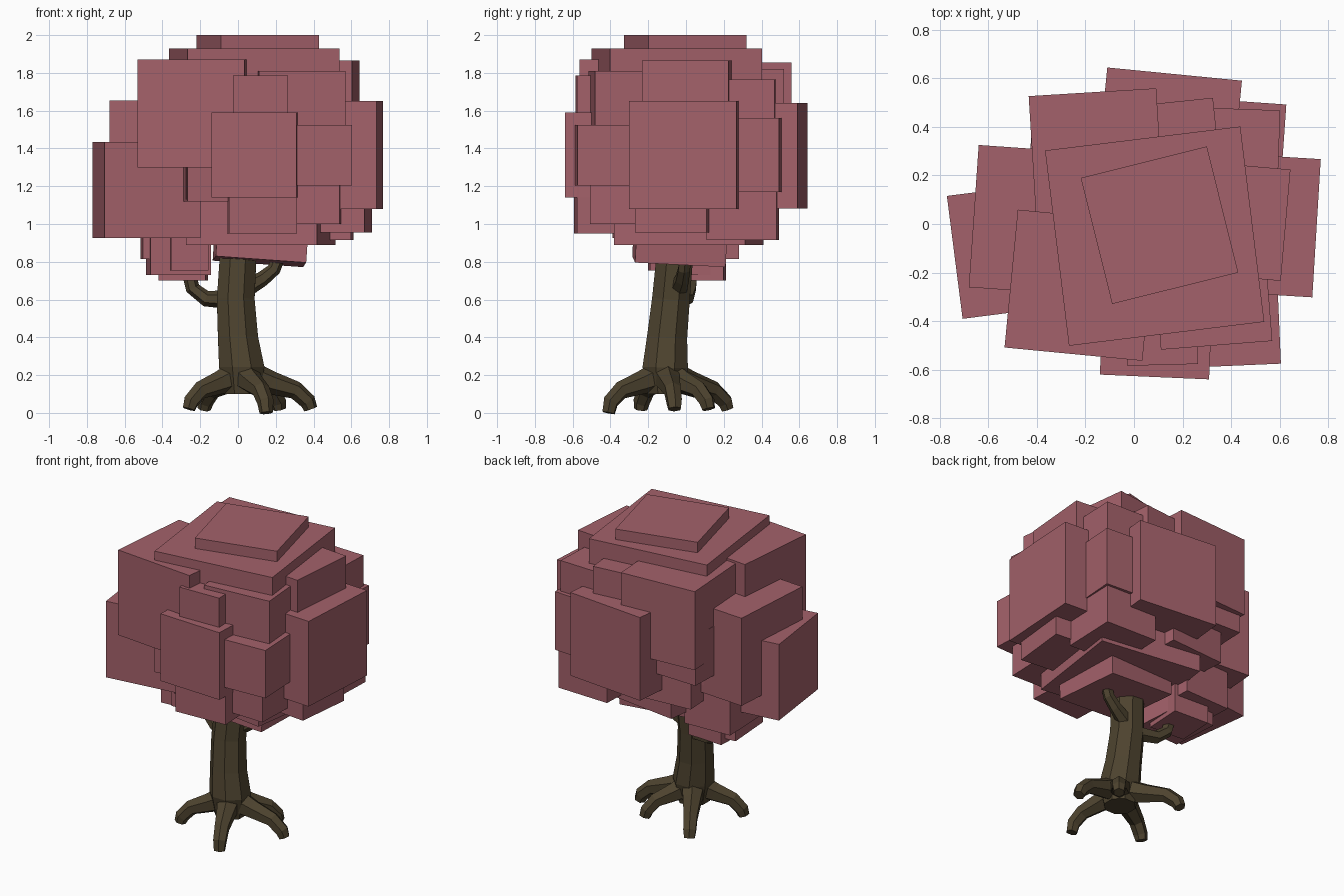
import bpy, bmesh, math
from mathutils import Vector, Matrix

cube = bpy.data.objects.get("Cube")
if cube:
    bpy.data.objects.remove(cube, do_unlink=True)


def material(name, rgb):
    m = bpy.data.materials.new(name)
    m.use_nodes = True
    m.diffuse_color = (*rgb, 1)
    bsdf = m.node_tree.nodes["Principled BSDF"]
    bsdf.inputs["Base Color"].default_value = (*rgb, 1)
    bsdf.inputs["Roughness"].default_value = 0.9
    return m


leaf = material("dusty_pink_leaf", (0.37, 0.12, 0.145))
bark = material("dark_brown_bark", (0.075, 0.056, 0.028))


def finish(name, bm, mat):
    bmesh.ops.recalc_face_normals(bm, faces=bm.faces)
    mesh = bpy.data.meshes.new(name)
    bm.to_mesh(mesh)
    bm.free()
    mesh.materials.append(mat)
    ob = bpy.data.objects.new(name, mesh)
    bpy.context.collection.objects.link(ob)
    return ob


def leaf_block(name, x, y, top, size, turn, tilt=(0, 0)):
    """Cube of foliage, placed by the middle of its top."""
    bm = bmesh.new()
    bmesh.ops.create_cube(bm, size=size)
    rot = (Matrix.Rotation(math.radians(tilt[0]), 4, 'X')
           @ Matrix.Rotation(math.radians(tilt[1]), 4, 'Y')
           @ Matrix.Rotation(math.radians(turn), 4, 'Z'))
    bm.transform(Matrix.Translation((x, y, top - size / 2)) @ rot)
    finish(name, bm, leaf)


def limb(name, path, radii, side, sides):
    """Tapered faceted limb that follows a path of points."""
    bm = bmesh.new()
    pts = [Vector(p) for p in path]
    side = Vector(side).normalized()
    rings = []
    for i, (p, r) in enumerate(zip(pts, radii)):
        along = (pts[min(i + 1, len(pts) - 1)] - pts[max(i - 1, 0)]).normalized()
        up = along.cross(side).normalized()
        angles = [math.tau * (k + 0.5) / sides for k in range(sides)]
        rings.append([bm.verts.new(p + r * (math.cos(a) * side + math.sin(a) * up))
                      for a in angles])
    for a, b in zip(rings, rings[1:]):
        for k in range(sides):
            n = (k + 1) % sides
            bm.faces.new((a[k], a[n], b[n], b[k]))
    bm.faces.new(rings[0])
    bm.faces.new(rings[-1])
    finish(name, bm, bark)


# Crown: name, x, y, top, size, turn in degrees
for block in (
    ("crown_cap", 0.105, -0.005, 2.0, 0.535, 14),
    ("crown_upper", 0.085, -0.05, 1.93, 0.81, 7),
    ("crown_left", 0.467, -0.0, 1.65, 0.57, -3.5),
    ("crown_left_upper", 0.395, 0.015, 1.865, 0.46, -5),
    ("crown_left_lower", 0.50, -0.06, 1.335, 0.38, -6),
    ("crown_front_right", -0.222, -0.252, 1.87, 0.57, -5.5),
    ("crown_front", 0.094, -0.405, 1.59, 0.45, -2.5),
    ("crown_front_upper", 0.115, -0.435, 1.785, 0.29, 1.5),
    ("crown_front_lower", 0.125, -0.405, 1.31, 0.36, 2.5),
    ("crown_front_left", 0.438, -0.422, 1.525, 0.32, 2.5),
    ("crown_front_left_upper", 0.322, -0.27, 1.81, 0.46, 4.5),
    ("crown_front_left_lower", 0.295, -0.25, 1.5, 0.5, -2),
    ("crown_front_right_lower", -0.09, -0.25, 1.52, 0.39, 3),
    ("crown_right", -0.485, -0.105, 1.435, 0.51, 7.3),
    ("crown_right_upper", -0.367, 0.012, 1.655, 0.587, -4),
    ("crown_back", 0.14, 0.34, 1.64, 0.557, -5.6),
    ("crown_back_upper", 0.12, 0.267, 1.82, 0.46, 6),
    ("crown_back_right_upper", -0.155, 0.28, 1.855, 0.526, 3.5),
    ("crown_back_right", -0.26, 0.33, 1.54, 0.33, -2),
    ("crown_back_right_lower", -0.12, 0.24, 1.4, 0.4, 4),
    ("crown_back_left", 0.419, 0.311, 1.56, 0.39, -4),
    ("crown_back_left_upper", 0.39, 0.27, 1.765, 0.41, -2),
    ("crown_back_left_lower", 0.42, 0.30, 1.285, 0.37, -2),
    ("crown_base", 0.12, 0.015, 1.59, 0.70, -8),
    ("low_cluster_back", -0.345, 0.11, 1.145, 0.33, 2),
    ("low_cluster_right", -0.315, 0.02, 1.05, 0.32, 4),
    ("low_cluster_middle", -0.29, 0.08, 0.95, 0.25, -3),
    ("low_cluster_front", -0.26, -0.095, 0.955, 0.20, 3),
):
    leaf_block(*block)
leaf_block("crown_bottom", 0.13, -0.025, 1.28, 0.48, 2, tilt=(-3, 4))

# Trunk, leaning back as it rises
limb("trunk",
     [(0.02, -0.11, 0.1), (0.02, -0.11, 0.24), (0.0, -0.1, 0.4),
      (-0.012, -0.08, 0.6), (0.0, -0.06, 0.82), (0.01, -0.05, 1.0)],
     [0.1, 0.13, 0.115, 0.108, 0.105, 0.1], (1, 0, 0), 8)

# Roots: each arches out from the trunk to a foot on the ground
start = Vector((0.02, -0.11, 0))
for name, x, y, foot in (
    ("root_right", -0.26, -0.24, 0.02),
    ("root_front", 0.15, -0.41, 0.0),
    ("root_left", 0.385, -0.06, 0.02),
    ("root_back_left", 0.22, 0.12, 0.02),
    ("root_back_right", -0.18, 0.22, 0.02),
):
    out = Vector((x, y, 0)) - start
    path = [start + out * t + Vector((0, 0, z))
            for t, z in ((0.1, 0.2), (0.42, 0.16), (0.78, 0.12), (0.96, 0.06), (1, foot))]
    limb(name, path, (0.08, 0.062, 0.048, 0.044, 0.036), (-out.y, out.x, 0), 6)

# Branches
limb("branch_right",
     [(-0.05, -0.03, 0.60), (-0.17, 0.0, 0.605), (-0.24, 0.02, 0.66), (-0.27, 0.03, 0.78)],
     [0.05, 0.042, 0.038, 0.036], (0, 1, 0), 6)
limb("branch_left",
     [(0.04, -0.04, 0.66), (0.13, -0.02, 0.71), (0.19, -0.01, 0.76), (0.23, 0.0, 0.86)],
     [0.05, 0.04, 0.036, 0.034], (0, 1, 0), 6)
